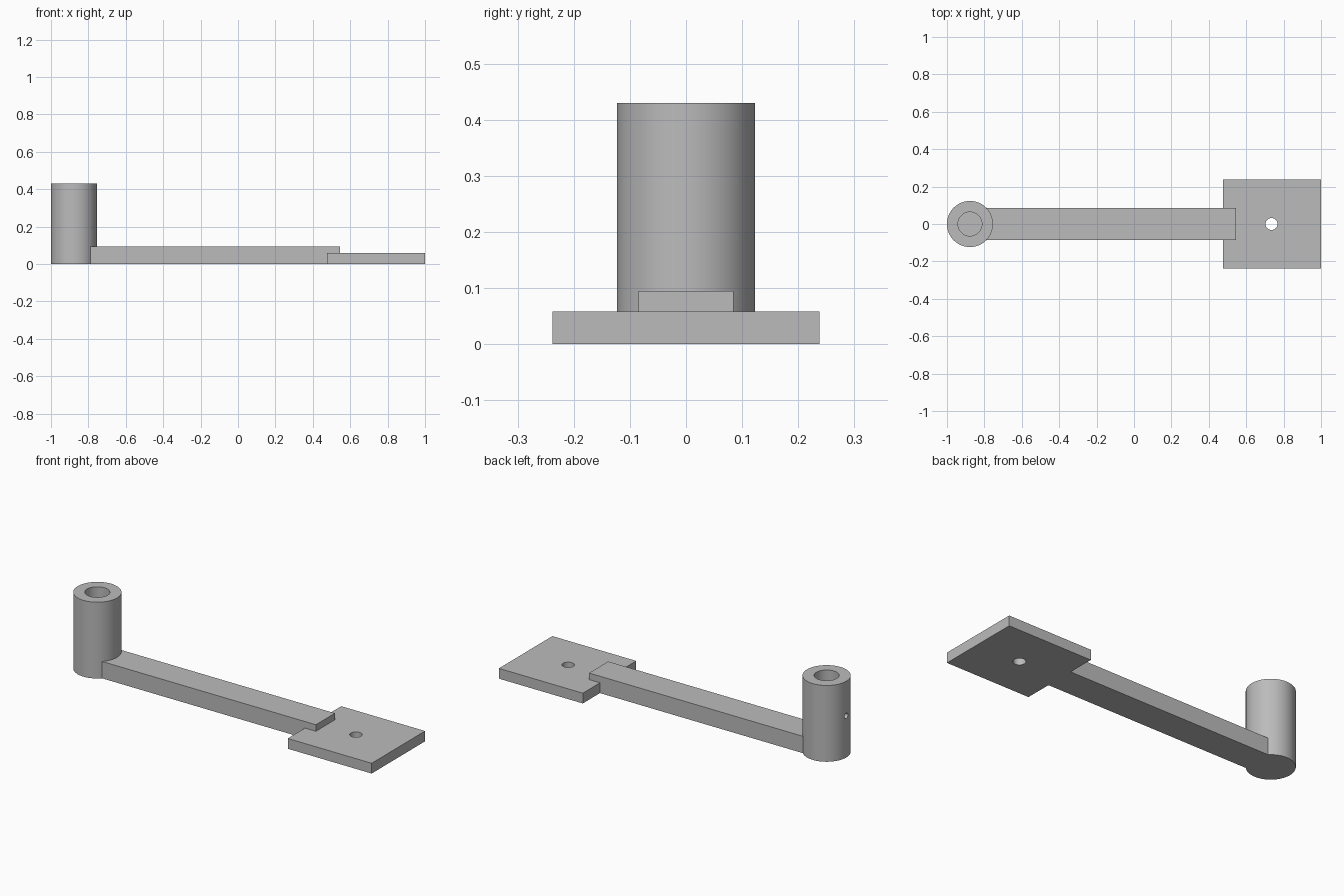
import bpy
import math

if "Cube" in bpy.data.objects:
    bpy.data.objects.remove(bpy.data.objects["Cube"], do_unlink=True)

TUBE_X, TUBE_R, TUBE_H = -0.877, 0.123, 0.43
BORE_R, BORE_FLOOR = 0.064, 0.06

grey = bpy.data.materials.new("plain grey")
grey.use_nodes = True
colour = (0.50, 0.50, 0.50, 1)
grey.diffuse_color = colour
grey.node_tree.nodes["Principled BSDF"].inputs["Base Color"].default_value = colour


def finish(name):
    ob = bpy.context.object
    ob.name = name
    ob.data.materials.append(grey)
    return ob


def block(name, x0, x1, half_width, height):
    bpy.ops.mesh.primitive_cube_add(size=1, location=((x0 + x1) / 2, 0, height / 2))
    ob = finish(name)
    ob.scale = (x1 - x0, 2 * half_width, height)
    bpy.ops.object.transform_apply(location=False, rotation=False, scale=True)
    return ob


def rod(name, radius, depth, location, sides=64, tilt=0):
    bpy.ops.mesh.primitive_cylinder_add(vertices=sides, radius=radius, depth=depth,
                                        location=location, rotation=(0, tilt, 0))
    return finish(name)


def combine(target, tool, operation):
    """Apply a boolean and discard the tool."""
    tool.hide_render = True
    bpy.ops.object.select_all(action="DESELECT")
    bpy.context.view_layer.objects.active = target
    target.select_set(True)
    mod = target.modifiers.new(operation.lower(), "BOOLEAN")
    mod.operation = operation
    mod.solver = "EXACT"
    mod.object = tool
    bpy.ops.object.modifier_apply(modifier=mod.name)
    bpy.data.objects.remove(tool, do_unlink=True)


# Upright tube, straight arm and square mounting plate fused into one piece
bracket = rod("bracket", TUBE_R, TUBE_H, (TUBE_X, 0, TUBE_H / 2), sides=96)
combine(bracket, block("arm", -0.80, 0.545, 0.085, 0.095), "UNION")
combine(bracket, block("mounting_plate", 0.477, 1.0, 0.238, 0.058), "UNION")

# Blind bore from the tube's top
bore_depth = TUBE_H - BORE_FLOOR + 0.1
combine(bracket, rod("bore_cutter", BORE_R, bore_depth,
                     (TUBE_X, 0, BORE_FLOOR + bore_depth / 2)), "DIFFERENCE")

# Small set-screw hole through the outer wall
combine(bracket, rod("set_screw_cutter", 0.015, 0.14, (TUBE_X - 0.11, 0, 0.235),
                     sides=32, tilt=math.pi / 2), "DIFFERENCE")

# Bolt hole through the plate
combine(bracket, rod("bolt_cutter", 0.032, 0.3, (0.735, 0, 0.03), sides=48), "DIFFERENCE")

bpy.ops.object.select_all(action="DESELECT")
bracket.select_set(True)
bpy.context.view_layer.objects.active = bracket
bpy.ops.object.shade_smooth_by_angle(angle=math.radians(30))
